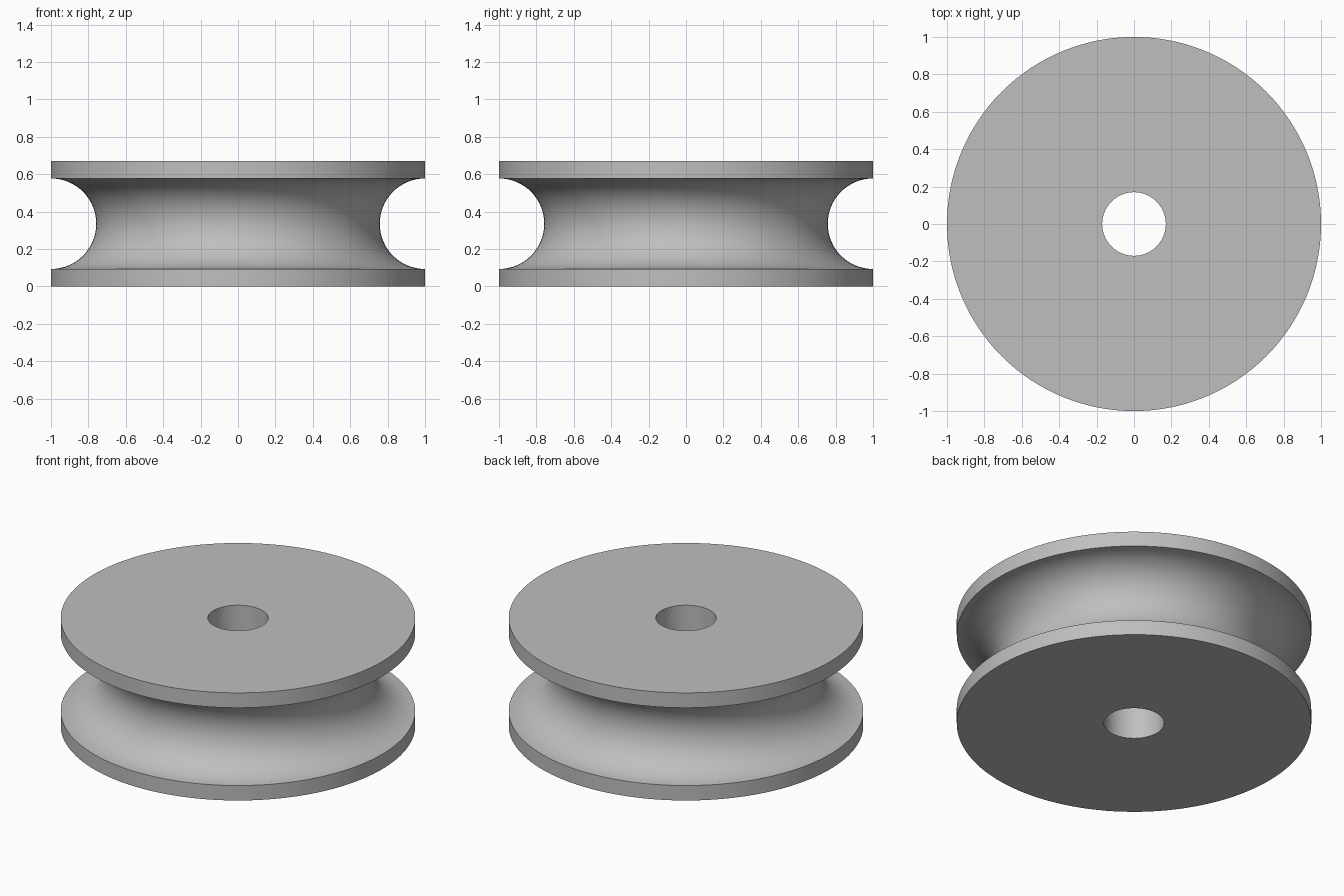
import bpy, bmesh
from math import sin, cos, pi, radians

cube = bpy.data.objects.get("Cube")
if cube:
    bpy.data.objects.remove(cube, do_unlink=True)

RADIUS, HEIGHT, BORE, GROOVE = 1.0, 0.67, 0.17, 0.242
SEGMENTS, ARC_STEPS = 128, 32

# Plain grey material
grey = bpy.data.materials.new("grey")
grey.use_nodes = True
colour = (0.52, 0.52, 0.52, 1)
grey.diffuse_color = colour
grey.node_tree.nodes["Principled BSDF"].inputs["Base Color"].default_value = colour

# Cross-section: bore, flat sides and a half-round rope groove in the rim
profile = [(BORE, 0), (RADIUS, 0)]
for i in range(ARC_STEPS + 1):
    a = pi * i / ARC_STEPS
    profile.append((RADIUS - GROOVE * sin(a), HEIGHT / 2 - GROOVE * cos(a)))
profile += [(RADIUS, HEIGHT), (BORE, HEIGHT)]

# Revolve the closed cross-section around the axle
bm = bmesh.new()
verts = [bm.verts.new((r, 0, z)) for r, z in profile]
edges = [bm.edges.new((v, verts[i - 1])) for i, v in enumerate(verts)]
bmesh.ops.spin(bm, geom=verts + edges, cent=(0, 0, 0), axis=(0, 0, 1),
               angle=2 * pi, steps=SEGMENTS, use_duplicate=False)
bmesh.ops.remove_doubles(bm, verts=bm.verts, dist=0.0001)
bmesh.ops.recalc_face_normals(bm, faces=bm.faces)

mesh = bpy.data.meshes.new("pulley_wheel")
bm.to_mesh(mesh)
bm.free()
mesh.materials.append(grey)
wheel = bpy.data.objects.new("pulley_wheel", mesh)
bpy.context.collection.objects.link(wheel)

# Smooth round surfaces, sharp rim edges
bpy.ops.object.select_all(action="DESELECT")
wheel.select_set(True)
bpy.context.view_layer.objects.active = wheel
bpy.ops.object.shade_smooth_by_angle(angle=radians(30))
